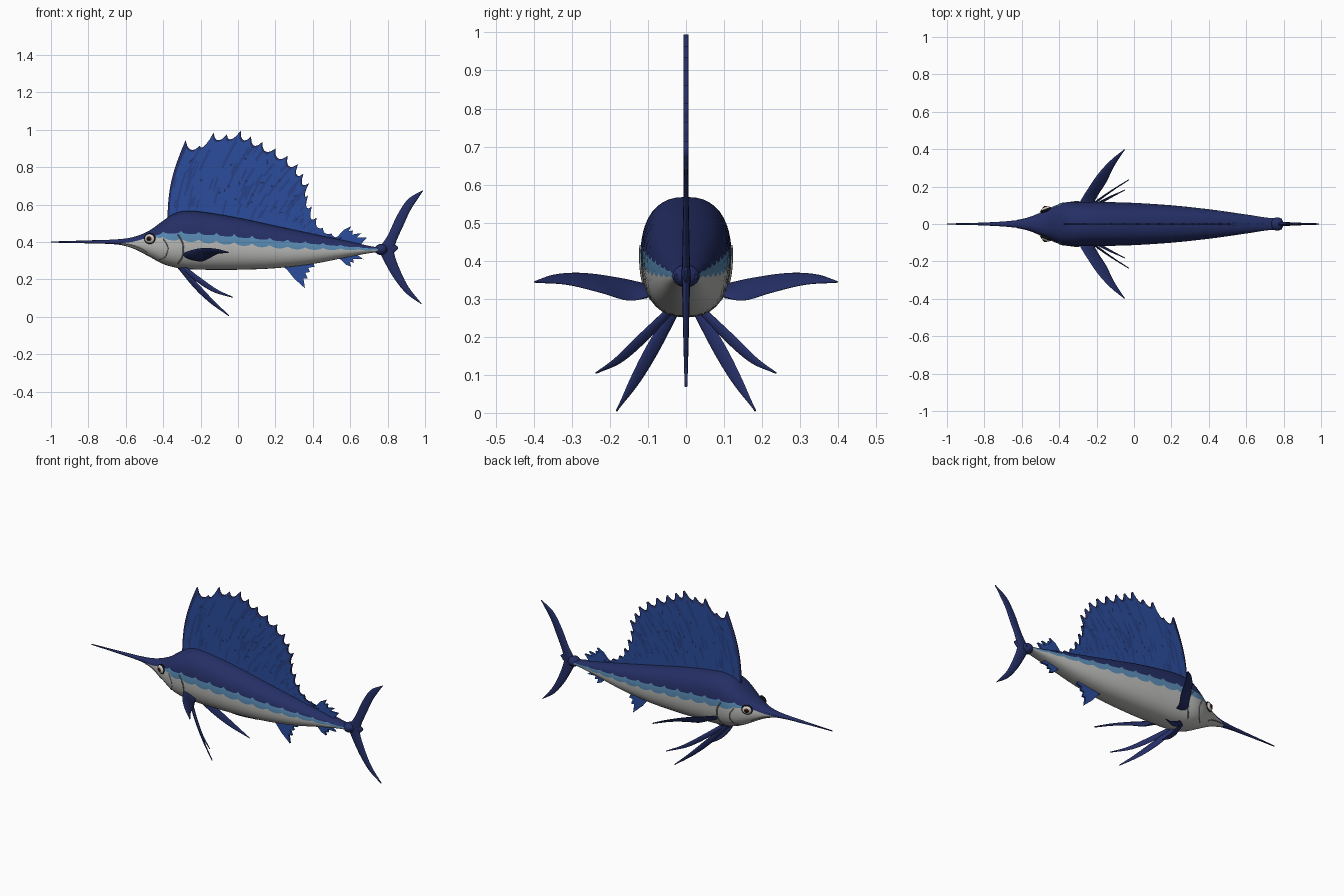
import bpy, bmesh, math, random
from mathutils import Vector

if "Cube" in bpy.data.objects:
    bpy.data.objects.remove(bpy.data.objects["Cube"])

random.seed(4)


def mat(name, col):
    m = bpy.data.materials.new(name)
    m.diffuse_color = (*col, 1)
    m.use_nodes = True
    m.node_tree.nodes["Principled BSDF"].inputs["Base Color"].default_value = m.diffuse_color
    return m


NAVY = mat("navy", (0.018, 0.028, 0.13))
SAIL = mat("sail blue", (0.024, 0.075, 0.34))
DEEP = mat("streak blue", (0.021, 0.055, 0.25))
PALE = mat("light blue", (0.10, 0.26, 0.46))
WHITE = mat("belly white", (0.50, 0.50, 0.49))
GREY = mat("crease grey", (0.22, 0.22, 0.22))
BLACK = mat("pupil black", (0.006, 0.005, 0.006))
RED = mat("iris maroon", (0.07, 0.012, 0.012))
EYE = mat("eye white", (0.62, 0.60, 0.56))


def make(name, verts, faces, mats, idx=None, mirror=False, angle=50):
    me = bpy.data.meshes.new(name)
    me.from_pydata([tuple(v) for v in verts], [], faces)
    for m in mats:
        me.materials.append(m)
    if idx:
        me.polygons.foreach_set("material_index", idx)
    bm = bmesh.new()
    bm.from_mesh(me)
    bmesh.ops.recalc_face_normals(bm, faces=bm.faces)
    bm.to_mesh(me)
    bm.free()
    ob = bpy.data.objects.new(name, me)
    bpy.context.collection.objects.link(ob)
    bpy.context.view_layer.objects.active = ob
    bpy.ops.object.select_all(action='DESELECT')
    ob.select_set(True)
    bpy.ops.object.shade_smooth_by_angle(angle=math.radians(angle))
    if mirror:
        md = ob.modifiers.new("mirror", 'MIRROR')
        md.use_axis = (False, True, False)
    return ob


def curve(table, x):
    """Smooth interpolation of rows (x, a, b, ...) at x."""
    n = len(table)
    i = max(0, min(n - 2, sum(r[0] <= x for r in table) - 1))
    h = table[i + 1][0] - table[i][0]
    t = max(0, min(1, (x - table[i][0]) / h))

    def slope(j, c):
        a, b = table[max(j - 1, 0)], table[min(j + 1, n - 1)]
        return (b[c] - a[c]) / (b[0] - a[0])
    return [(2*t**3 - 3*t*t + 1) * table[i][c] + (t**3 - 2*t*t + t) * h * slope(i, c)
            + (3*t*t - 2*t**3) * table[i + 1][c] + (t**3 - t*t) * h * slope(i + 1, c)
            for c in range(1, len(table[0]))]


# Body stations: x, top, bottom, half width
BODY = [(-1, .403, .397, .003), (-.8, .409, .393, .008), (-.64, .415, .386, .019),
        (-.56, .427, .365, .037), (-.48, .458, .325, .072), (-.41, .507, .287, .103),
        (-.35, .548, .267, .118), (-.28, .567, .256, .119), (-.18, .56, .252, .118), (0, .53, .252, .113),
        (.2, .487, .26, .10), (.4, .444, .283, .079), (.6, .402, .322, .051),
        (.72, .376, .343, .033), (.79, .368, .348, .03)]
# Upper colour line and height of the light blue band below it
LINE = [(-.64, .392, 0), (-.56, .402, 0), (-.46, .43, .004), (-.38, .446, .03), (-.2, .44, .038),
        (0, .425, .038), (.3, .398, .032), (.6, .374, .015), (.76, .362, .006)]
EXP = 2.4


def spow(v, p):
    return math.copysign(abs(v) ** p, v)


def surface_y(x, z):
    top, bot, hw = curve(BODY, x)
    t = min(1, abs((z - (top + bot) / 2) / ((top - bot) / 2)))
    return hw * (1 - t ** EXP) ** (1 / EXP)


# Body and bill: rings follow the colour lines
def body():
    nx, verts, faces, idx = 230, [], [], []
    segs = [(9, 0), (2, 1), (9, 2)]
    for i in range(nx + 1):
        x = -1 + 1.79 * i / nx
        top, bot, hw = curve(BODY, x)
        zc, h = (top + bot) / 2, (top - bot) / 2
        hi, band = curve(LINE, x)
        wave = abs(math.sin((x + .4) * math.pi / .095))
        lo = hi - band * (.65 + .5 * wave ** .6)
        hi += band * .45 * (1 - wave) ** 3
        if x < -.63:
            hi = lo = bot
        cut = [math.pi / 2]
        for z in (hi, lo):
            t = max(-.97, min(.97, (z - zc) / h))
            cut.append(math.asin(spow(t, EXP / 2)))
        cut.append(-math.pi / 2)
        ang = [cut[0]]
        for k, (n, _) in enumerate(segs):
            ang += [cut[k] + (cut[k + 1] - cut[k]) * (j + 1) / n for j in range(n)]
        half = [(hw * max(0, math.cos(a)) ** (2 / EXP), zc + h * spow(math.sin(a), 2 / EXP)) for a in ang]
        verts += [(x, y, z) for y, z in half] + [(x, -y, z) for y, z in half[-2:0:-1]]
    strip = [c for n, c in segs for _ in range(n)]
    strip += strip[::-1]
    r = len(strip)
    for i in range(nx):
        x = -1 + 1.79 * (i + .5) / nx
        for j in range(r):
            k = (j + 1) % r
            faces.append((i*r + j, i*r + k, i*r + r + k, i*r + r + j))
            idx.append(0 if x < -.63 or x > .765 else strip[j])
    faces += [tuple(range(r)), tuple(range(nx * r, nx * r + r))]
    idx += [0, 0]
    make("body", verts, faces, [NAVY, PALE, WHITE], idx)


body()


# Lens-section fin lofted between a leading and a trailing edge
def fin(name, lead, trail, thick, mirror=False, n=24, m=12):
    def table(pts):
        return [(i / (len(pts) - 1), *p) for i, p in enumerate(pts)]
    A, B = table(lead), table(trail)
    rows = [(Vector(curve(A, i / n)), Vector(curve(B, i / n))) for i in range(n + 1)]
    mids = [(a + b) / 2 for a, b in rows]
    verts, faces = [], []
    for i, (a, b) in enumerate(rows):
        tan = mids[min(i + 1, n)] - mids[max(i - 1, 0)]
        nrm = (a - b).cross(tan).normalized()
        th = thick * (1 - .7 * i / n)
        for k in range(m):
            g = 2 * math.pi * k / m
            verts.append(mids[i] + (a - b) / 2 * math.cos(g) + nrm * th * math.sin(g))
    for i in range(n):
        for k in range(m):
            q = (k + 1) % m
            faces.append((i*m + k, i*m + q, i*m + m + q, i*m + m + k))
    faces += [tuple(range(m)), tuple(range(n * m, n * m + m))]
    make(name, verts, faces, [NAVY], mirror=mirror)


fin("pectoral_fin",
    [(-.30, .10, .335), (-.255, .175, .355), (-.19, .27, .368), (-.12, .345, .364), (-.052, .398, .346)],
    [(-.22, .10, .305), (-.195, .15, .295), (-.15, .22, .315), (-.105, .31, .337), (-.05, .398, .343)],
    .012, True)
fin("long_pelvic_fin",
    [(-.32, .02, .26), (-.235, .075, .155), (-.15, .125, .075), (-.05, .182, .004)],
    [(-.295, .05, .265), (-.205, .108, .168), (-.125, .15, .083), (-.047, .182, .008)], .008, True)
fin("short_pelvic_fin",
    [(-.30, .04, .255), (-.22, .105, .187), (-.13, .17, .132), (-.03, .236, .103)],
    [(-.275, .06, .265), (-.195, .125, .205), (-.11, .185, .146), (-.027, .236, .107)], .008, True)

# Tail lobes, with a round stalk between them
fin("upper_tail_lobe",
    [(.745, 0, .355), (.80, 0, .435), (.852, 0, .545), (.91, 0, .63), (.99, 0, .678)],
    [(.83, 0, .335), (.845, 0, .40), (.885, 0, .49), (.925, 0, .575), (.99, 0, .674)], .012)
fin("lower_tail_lobe",
    [(.745, 0, .37), (.785, 0, .29), (.835, 0, .205), (.90, 0, .125), (.98, 0, .068)],
    [(.83, 0, .38), (.84, 0, .32), (.873, 0, .235), (.915, 0, .155), (.98, 0, .073)], .012)
fin("tail_center", [(.78, 0, .40), (.83, 0, .39), (.855, 0, .375)],
    [(.78, 0, .32), (.83, 0, .34), (.855, 0, .365)], .012)


def ball(name, loc, scale, m, mirror=False, rot=0.0):
    verts, faces, n, k = [], [], 10, 20
    for i in range(n + 1):
        a = math.pi * i / n
        for j in range(k):
            b = 2 * math.pi * j / k
            verts.append((scale[0] * math.sin(a) * math.cos(b), scale[1] * math.cos(a),
                          scale[2] * math.sin(a) * math.sin(b)))
    c, s = math.cos(rot), math.sin(rot)
    verts = [(loc[0] + c*x - s*y, loc[1] + s*x + c*y, loc[2] + z) for x, y, z in verts]
    for i in range(n):
        for j in range(k):
            q = (j + 1) % k
            faces.append((i*k + j, i*k + q, i*k + k + q, i*k + k + j))
    make(name, verts, faces, [m], mirror=mirror)


ball("tail_keel", (.765, 0, .36), (.035, .036, .03), NAVY)

# Eyes: socket, white, iris and pupil stacked outward
ex, ez = -.47, .418
ey = surface_y(ex, ez)
for name, r, depth, out, m in (("eye_rim", .033, .012, .001, BLACK), ("eye_white", .028, .016, .003, EYE),
                               ("iris", .019, .014, .0075, RED), ("pupil", .013, .014, .0095, BLACK)):
    ball(name, (ex - out * .4, ey + out, ez), (r, depth, r * .9), m, True, .35)

# Sail: a fan of rays with pointed tips, dark rim, streaks and spots
TIPS = [(-.28, .945), (-.205, .915), (-.13, .985), (-.06, .975), (.015, .995), (.07, .965), (.13, .935),
        (.2, .9), (.265, .86), (.32, .815), (.35, .765), (.38, .715), (.375, .65), (.395, .59),
        (.42, .53), (.455, .475), (.50, .445), (.56, .425)]


def sail(sub=5, rows=36):
    verts, faces, idx = [], [], []
    cols = (len(TIPS) - 1) * sub
    for c in range(cols + 1):
        i, f = min(c // sub, len(TIPS) - 2), 0
        f = c / sub - i
        bx = -.378 + .90 * c / cols
        base = Vector((bx, 0, curve(BODY, bx)[0] - .02))
        a, b = TIPS[i], TIPS[i + 1]
        tip = Vector((a[0] + (b[0] - a[0]) * f, 0, a[1] + (b[1] - a[1]) * f))
        ray = tip - base
        tip -= ray.normalized() * min(.038, ray.length * .3) * math.sin(math.pi * f) ** .7
        for r in range(rows + 1):
            v = r / rows
            p = base.lerp(tip, v)
            p.x -= .06 * ray.length * math.sin(math.pi * v)
            verts.append(p)
    streak = [[0] * rows for _ in range(cols)]
    for _ in range(95):
        c, r, n = random.randrange(cols), random.randrange(rows), random.randint(4, 12)
        for q in range(r, min(rows, r + n)):
            streak[c][q] = 1
    for _ in range(26):
        streak[random.randrange(4, cols - 20)][random.randrange(8, rows - 3)] = 2
    w = rows + 1
    for c in range(cols):
        for r in range(rows):
            faces.append((c*w + r, c*w + w + r, c*w + w + r + 1, c*w + r + 1))
            idx.append(2 if r >= rows - 1 or c == 0 else streak[c][r])
    ob = make("sail", verts, faces, [SAIL, DEEP, NAVY], idx)
    md = ob.modifiers.new("thickness", 'SOLIDIFY')
    md.thickness, md.offset = .013, 0


sail()


# Small spiked fins as thin plates
def plate(name, outline, m, t=.006):
    n = len(outline)
    verts = [(x, s, z) for s in (-t, t) for x, z in outline]
    faces = [tuple(range(n)), tuple(range(n, 2 * n))]
    faces += [(i, (i + 1) % n, n + (i + 1) % n, n + i) for i in range(n)]
    make(name, verts, faces, [m], angle=30)


plate("second_dorsal_fin", [(.50, .41), (.535, .432), (.565, .465), (.605, .485), (.592, .458), (.615, .462),
                            (.61, .44), (.66, .448), (.635, .425), (.69, .425), (.65, .38)], SAIL)
plate("anal_fin", [(.22, .28), (.26, .255), (.30, .205), (.358, .153), (.35, .205), (.372, .205), (.36, .235),
                   (.385, .24), (.375, .262), (.41, .268), (.40, .30), (.30, .30)], SAIL)
plate("second_anal_fin", [(.52, .325), (.55, .305), (.575, .28), (.605, .268), (.597, .295), (.62, .29),
                          (.615, .31), (.67, .308), (.64, .33), (.62, .35), (.54, .35)], SAIL)


# Mouth and gill creases: fine tubes lying on the skin
def crease(name, pts, m, r):
    table = [(i / (len(pts) - 1), *p) for i, p in enumerate(pts)]
    cu = bpy.data.curves.new(name, 'CURVE')
    cu.dimensions, cu.bevel_depth, cu.bevel_resolution = '3D', r, 1
    sp = cu.splines.new('POLY')
    sp.points.add(20)
    for i, p in enumerate(sp.points):
        x, z = curve(table, i / 20)
        p.co = (x, surface_y(x, z), z, 1)
    cu.materials.append(m)
    ob = bpy.data.objects.new(name, cu)
    bpy.context.collection.objects.link(ob)
    ob.modifiers.new("mirror", 'MIRROR').use_axis = (False, True, False)


crease("mouth_line", [(-.625, .392), (-.57, .383), (-.52, .365), (-.485, .345)], GREY, .003)
crease("gill_edge", [(-.32, .44), (-.295, .39), (-.295, .33), (-.32, .285)], GREY, .004)
crease("cheek_line", [(-.40, .42), (-.375, .37), (-.39, .32), (-.42, .305)], GREY, .0025)
